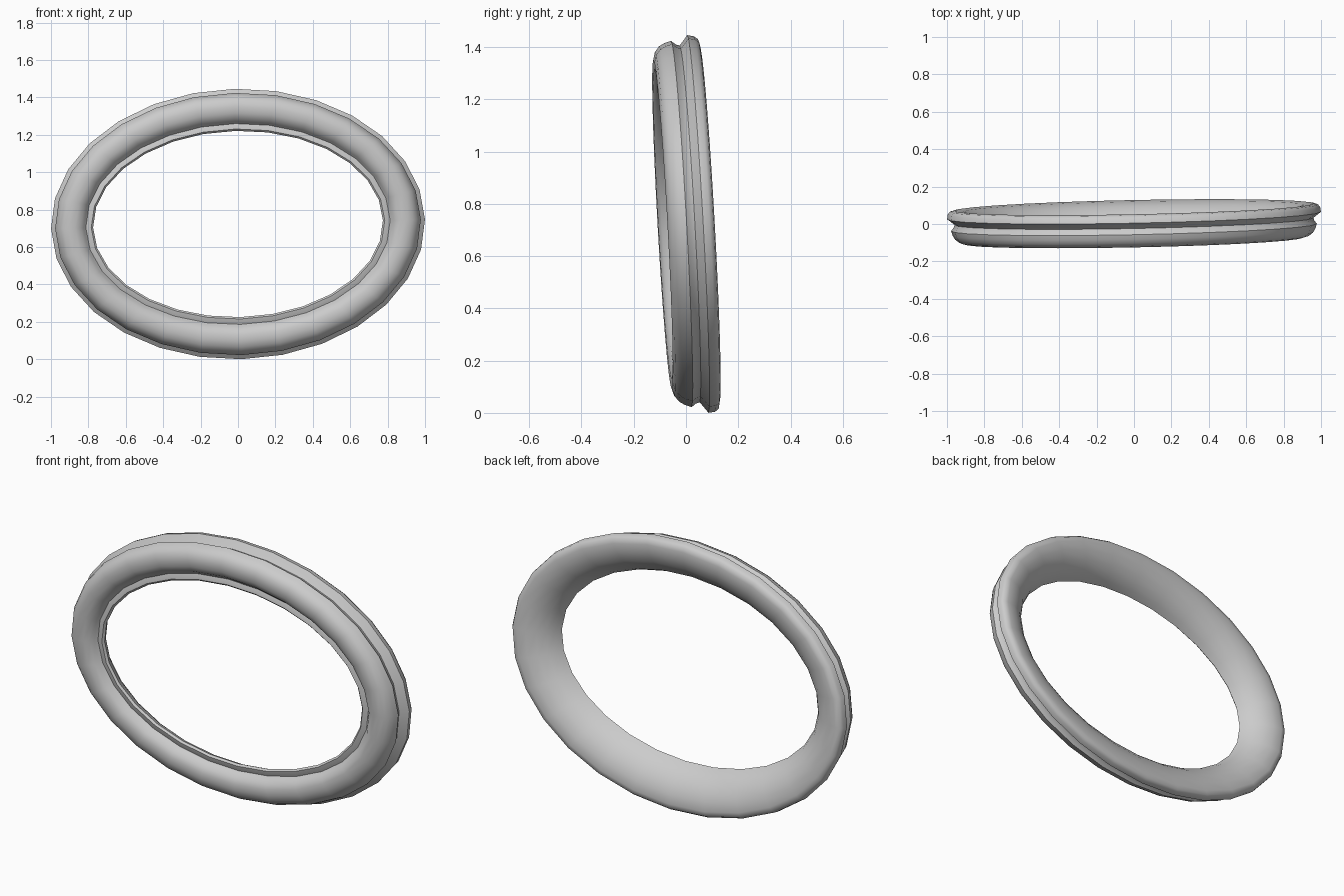
import bpy, bmesh, math

if "Cube" in bpy.data.objects:
    bpy.data.objects.remove(bpy.data.objects["Cube"])

# Cross-section: (distance inward from the outer edge, depth toward the back)
profile = [
    (0.0, 0.045), (0.004, 0.07), (0.015, 0.085), (0.04, 0.09),      # rear flange
    (0.09, 0.084), (0.14, 0.062), (0.18, 0.03), (0.208, -0.005),    # rounded back
    (0.225, -0.04), (0.215, -0.05), (0.2, -0.047),                  # inner lip
    (0.186, -0.042), (0.175, -0.055),                               # groove
    (0.16, -0.075), (0.13, -0.088), (0.095, -0.09), (0.065, -0.082),
    (0.043, -0.065), (0.03, -0.043), (0.022, -0.018),               # front bead
    (0.036, 0.0), (0.04, 0.014), (0.02, 0.03),                      # outer notch
]
SIDES = 28
HALF_X, HALF_Z = 1.0, 0.723
ROLL, LEAN, YAW = 0.025, -0.056, 0.021

# Sweep the section around a slightly tilted oval
bm = bmesh.new()
rings = []
for i in range(SIDES):
    a = 2 * math.pi * i / SIDES
    ring = []
    for d, v in profile:
        x0, z0 = (HALF_X - d) * math.cos(a), (HALF_Z - d) * math.sin(a)
        x = x0 * math.cos(ROLL) - z0 * math.sin(ROLL)
        z = x0 * math.sin(ROLL) + z0 * math.cos(ROLL)
        ring.append(bm.verts.new((x, v + LEAN * z + YAW * x, z + HALF_Z)))
    rings.append(ring)
n = len(profile)
for i in range(SIDES):
    r, s = rings[i], rings[(i + 1) % SIDES]
    for j in range(n):
        k = (j + 1) % n
        bm.faces.new((r[j], r[k], s[k], s[j]))
bmesh.ops.recalc_face_normals(bm, faces=bm.faces)

mesh = bpy.data.meshes.new("oval_frame")
bm.to_mesh(mesh)
bm.free()
frame = bpy.data.objects.new("oval_frame", mesh)
bpy.context.collection.objects.link(frame)
bpy.context.view_layer.objects.active = frame
frame.select_set(True)
bpy.ops.object.shade_smooth_by_angle(angle=math.radians(45))
